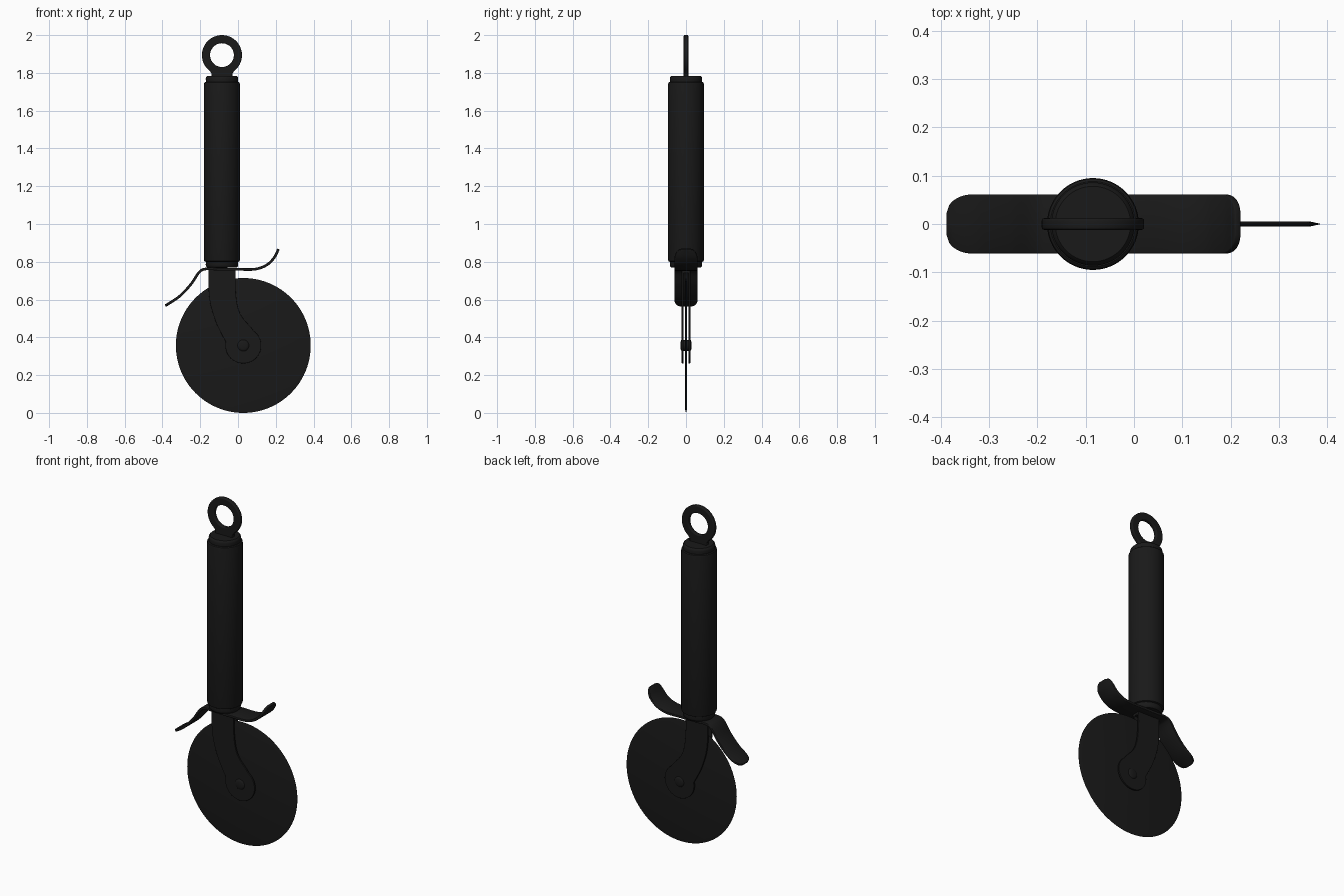
import bpy, bmesh
from math import sin, cos, pi, radians, sqrt
from mathutils import Vector, Matrix

if "Cube" in bpy.data.objects:
    bpy.data.objects.remove(bpy.data.objects["Cube"])

HX = -0.085                # handle axis x
CX, CZ, R = 0.028, 0.357, 0.357   # wheel centre and radius
black = bpy.data.materials.new("black")
black.diffuse_color = (0.01, 0.01, 0.01, 1)
black.use_nodes = True
black.node_tree.nodes["Principled BSDF"].inputs["Base Color"].default_value = black.diffuse_color


def finish(ob, angle=35):
    ob.data.materials.clear()
    ob.data.materials.append(black)
    bpy.ops.object.select_all(action='DESELECT')
    ob.select_set(True)
    bpy.context.view_layer.objects.active = ob
    bpy.ops.object.shade_smooth_by_angle(angle=radians(angle))
    return ob


def from_bmesh(name, bm):
    bmesh.ops.recalc_face_normals(bm, faces=bm.faces)
    me = bpy.data.meshes.new(name)
    bm.to_mesh(me)
    bm.free()
    ob = bpy.data.objects.new(name, me)
    bpy.context.collection.objects.link(ob)
    return ob


def lathe(name, profile, origin, axis='Z', seg=64):
    """Spin (radius, height) points around z, or around y when axis is Y."""
    bm = bmesh.new()
    vs = [bm.verts.new((r, 0, h)) for r, h in profile]
    es = [bm.edges.new(p) for p in zip(vs, vs[1:])]
    bmesh.ops.spin(bm, geom=vs + es, cent=(0, 0, 0), axis=(0, 0, 1),
                   angle=2 * pi, steps=seg)
    bmesh.ops.remove_doubles(bm, verts=bm.verts, dist=1e-5)
    if axis == 'Y':
        bm.transform(Matrix.Rotation(pi / 2, 4, 'X'))
    bm.transform(Matrix.Translation(origin))
    return finish(from_bmesh(name, bm))


def smooth(pts, n=8):
    """Catmull-Rom curve through 2D points."""
    p = [Vector(q) for q in pts]
    p = [2 * p[0] - p[1]] + p + [2 * p[-1] - p[-2]]
    out = []
    for a, b, c, d in zip(p, p[1:], p[2:], p[3:]):
        for i in range(n):
            t = i / n
            out.append(0.5 * (2 * b + (c - a) * t + (2 * a - 5 * b + 4 * c - d) * t * t
                              + (3 * b - a - 3 * c + d) * t ** 3))
    return out + [p[-2]]


def arc(cx, cz, r, a0, a1, n):
    return [Vector((cx + r * cos(radians(a0 + (a1 - a0) * i / n)),
                    cz + r * sin(radians(a0 + (a1 - a0) * i / n)))) for i in range(n + 1)]


def plate(name, outlines, half, bevel, y=0):
    """Flat plate in the xz plane; inner outlines become holes."""
    cu = bpy.data.curves.new(name, 'CURVE')
    cu.dimensions, cu.fill_mode = '2D', 'BOTH'
    cu.extrude, cu.bevel_depth, cu.bevel_resolution, cu.offset = half - bevel, bevel, 2, -bevel
    for pts in outlines:
        sp = cu.splines.new('POLY')
        sp.points.add(len(pts) - 1)
        for q, v in zip(sp.points, pts):
            q.co = (v[0], v[1], 0, 1)
        sp.use_cyclic_u = True
    ob = bpy.data.objects.new(name, cu)
    bpy.context.collection.objects.link(ob)
    ob.rotation_euler.x = pi / 2
    ob.location.y = y
    bpy.ops.object.select_all(action='DESELECT')
    ob.select_set(True)
    bpy.context.view_layer.objects.active = ob
    bpy.ops.object.convert(target='MESH')
    return finish(bpy.context.object)


# handle grip and its two end caps
lathe("handle", [(0, 0.80), (0.088, 0.80), (0.093, 0.803), (0.095, 0.81), (0.095, 1.74),
                 (0.093, 1.748), (0.088, 1.752), (0, 1.752)], (HX, 0, 0))
cap = [(0, 0), (0.085, 0), (0.086, 0.018), (0.084, 0.026), (0.078, 0.032), (0, 0.033)]
lathe("top_cap", cap, (HX, 0, 1.751))
lathe("bottom_cap", [(r, -h) for r, h in cap], (HX, 0, 0.801))

# hanging ring with flared neck
rz = 1.894
outer = arc(HX, rz, 0.106, -52, 232, 56)
neck_l = [(HX - 0.055, 1.797), (HX - 0.055, 1.775)]
neck_r = [(HX + 0.055, 1.775), (HX + 0.055, 1.797)]
plate("hanging_ring", [outer + neck_l + neck_r, arc(HX, rz, 0.063, 0, 352.5, 47)], 0.012, 0.005)

# cutting wheel with ground edge
lathe("wheel", [(0, -0.005), (R - 0.02, -0.005), (R, -0.0005), (R, 0.0005),
                (R - 0.02, 0.005), (0, 0.005)], (CX, 0, CZ), 'Y', 96)

# fork arms on both sides of the wheel
left = smooth([(-0.156, 0.757), (-0.156, 0.66), (-0.145, 0.57), (-0.115, 0.475), (-0.078, 0.40)], 6)
right = smooth([(0.07, 0.452), (0.02, 0.51), (-0.003, 0.57), (-0.013, 0.66), (-0.013, 0.757)], 6)
arm = left + arc(CX, CZ, 0.095, 168, 415, 40) + right
for side, y in (("front", -0.0175), ("back", 0.0175)):
    plate(side + "_fork_arm", [arm], 0.005, 0.0015, y)

# bridge joining the arms under the guard
plate("fork_bridge", [[(-0.156, 0.74), (-0.013, 0.74), (-0.013, 0.757), (-0.156, 0.757)]], 0.0225, 0.001)

# axle with domed rivet heads
dome = [(0.03, 0.0225), (0.027, 0.026), (0.018, 0.0285), (0, 0.0295)]
lathe("axle", [(r, -h) for r, h in reversed(dome)] + dome, (CX, 0, CZ), 'Y', 32)

# finger guard: bent strip with rounded ends
path = smooth([(-0.385, 0.567), (-0.31, 0.617), (-0.25, 0.68), (-0.205, 0.745), (-0.17, 0.762),
               (-0.1, 0.761), (0.0, 0.76), (0.09, 0.761), (0.15, 0.782), (0.19, 0.82), (0.215, 0.868)], 12)
dist = [0]
for a, b in zip(path, path[1:]):
    dist.append(dist[-1] + (b - a).length)
bm = bmesh.new()
rows = []
for p, d in zip(path, dist):
    t = min(1, min(d, dist[-1] - d) / 0.06)
    w = 0.022 + 0.039 * sqrt(max(0, 1 - (1 - t) ** 2))
    rows.append([bm.verts.new((p.x, y, p.y)) for y in (-w, 0, w)])
for r0, r1 in zip(rows, rows[1:]):
    for i in range(2):
        bm.faces.new((r0[i], r1[i], r1[i + 1], r0[i + 1]))
guard = from_bmesh("finger_guard", bm)
sol = guard.modifiers.new("thickness", 'SOLIDIFY')
sol.thickness, sol.offset = 0.014, 0
bev = guard.modifiers.new("soft_edge", 'BEVEL')
bev.width, bev.segments, bev.limit_method = 0.003, 2, 'ANGLE'
bev.angle_limit = radians(50)
finish(guard, 40)
